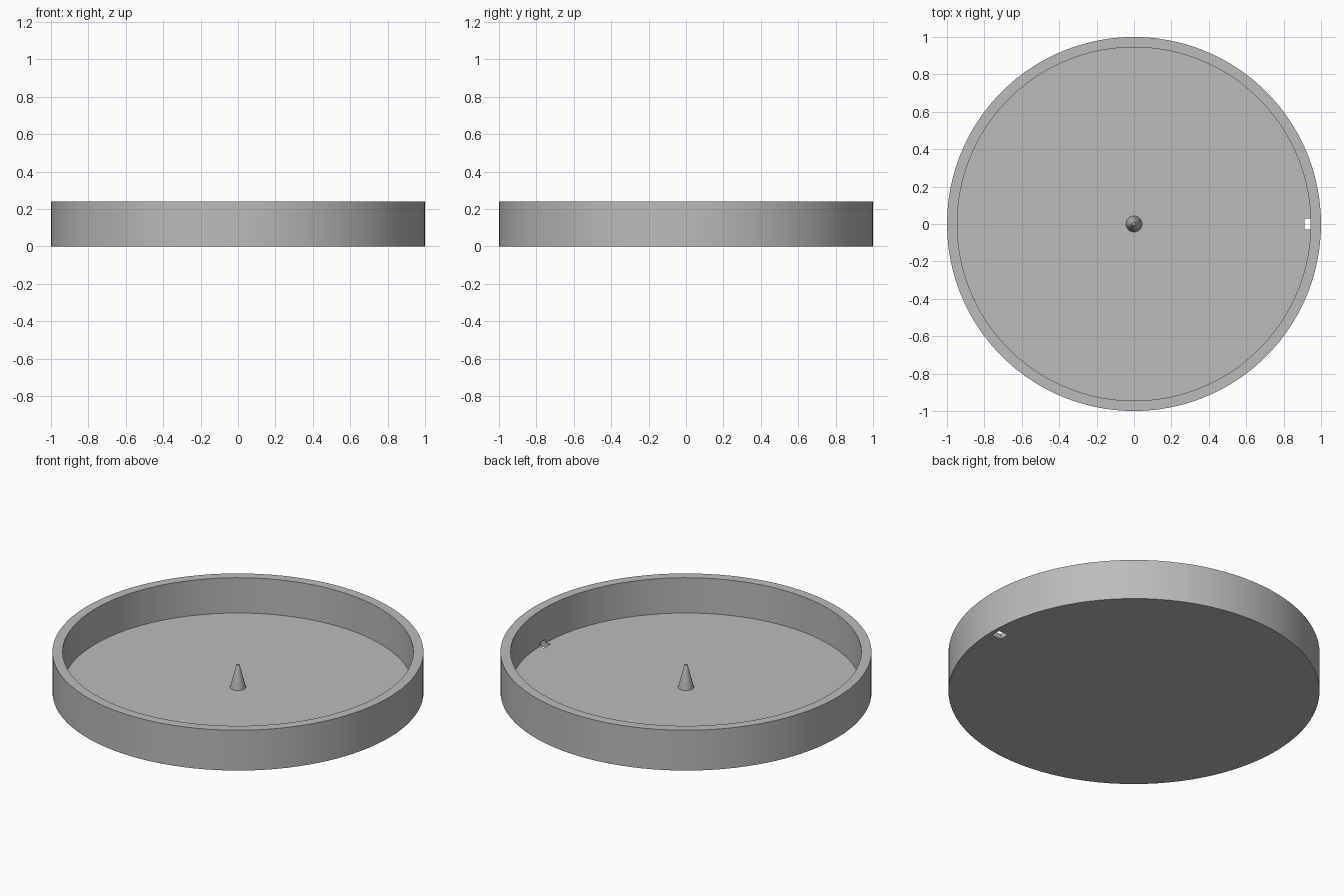
import bpy
import math

if "Cube" in bpy.data.objects:
    bpy.data.objects.remove(bpy.data.objects["Cube"], do_unlink=True)

HEIGHT, FLOOR, INNER = 0.24, 0.03, 0.945

grey = bpy.data.materials.new("plain_grey")
grey.use_nodes = True
colour = (0.5, 0.5, 0.5, 1)
grey.diffuse_color = colour
grey.node_tree.nodes["Principled BSDF"].inputs["Base Color"].default_value = colour


def lathe(name, profile, sides):
    """Spin a radius/height profile, whose ends become caps, about the z axis."""
    verts = [(r * math.cos(a), r * math.sin(a), z)
             for r, z in profile
             for a in (2 * math.pi * i / sides for i in range(sides))]
    faces = [tuple(reversed(range(sides)))]
    for ring in range(len(profile) - 1):
        low, high = ring * sides, (ring + 1) * sides
        for i in range(sides):
            j = (i + 1) % sides
            faces.append((low + i, low + j, high + j, high + i))
    faces.append(tuple(range(len(verts) - sides, len(verts))))
    mesh = bpy.data.meshes.new(name)
    mesh.from_pydata(verts, [], faces)
    mesh.materials.append(grey)
    obj = bpy.data.objects.new(name, mesh)
    bpy.context.collection.objects.link(obj)
    return obj


# Shallow round tray with an upright rim
tray = lathe("tray", [(1, 0), (1, HEIGHT), (INNER, HEIGHT), (INNER, FLOOR)], 100)

# Tapered centre pin standing on the floor
pin = lathe("centre_pin", [(0.043, FLOOR - 0.005), (0.043, FLOOR), (0.008, 0.165)], 32)

# Small rectangular drain hole through the floor beside the rim
bpy.ops.mesh.primitive_cube_add(size=1, location=(0.944, 0, 0.01))
cutter = bpy.context.object
cutter.name = "drain_cutter"
cutter.scale = (0.064, 0.06, 0.08)
cutter.data.materials.append(grey)
cutter.hide_render = True
cutter.hide_set(True)
drain = tray.modifiers.new("drain_hole", "BOOLEAN")
drain.operation = "DIFFERENCE"
drain.solver = "EXACT"
drain.object = cutter

# Soft curved walls with crisp rims
for obj in (tray, pin):
    bpy.ops.object.select_all(action="DESELECT")
    obj.select_set(True)
    bpy.context.view_layer.objects.active = obj
    for modifier in list(obj.modifiers):
        bpy.ops.object.modifier_apply(modifier=modifier.name)
    bpy.ops.object.shade_smooth_by_angle(angle=math.radians(30))
bpy.data.objects.remove(cutter, do_unlink=True)
